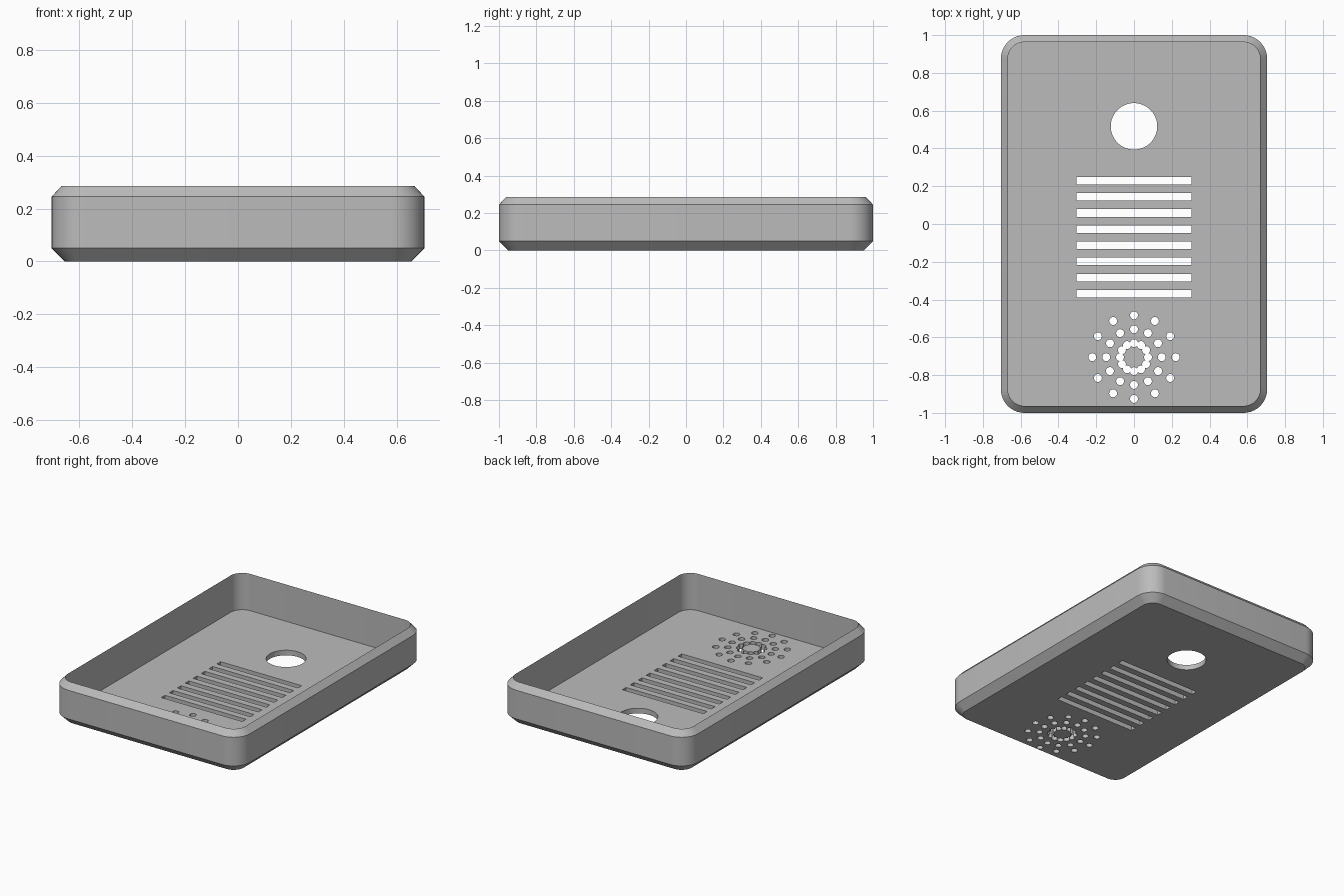
import bpy
import bmesh
from math import cos, sin, pi, radians
from mathutils import Matrix

if "Cube" in bpy.data.objects:
    bpy.data.objects.remove(bpy.data.objects["Cube"])

HALF_X, HALF_Y, HEIGHT = 0.705, 1.0, 0.285
CORNER, FLOOR, WALL = 0.125, 0.035, 0.037

grey = bpy.data.materials.new("plain grey")
grey.use_nodes = True
grey.diffuse_color = (0.5, 0.5, 0.5, 1)
grey.node_tree.nodes["Principled BSDF"].inputs["Base Color"].default_value = (0.5, 0.5, 0.5, 1)


def finish(bm, name):
    mesh = bpy.data.meshes.new(name)
    bmesh.ops.recalc_face_normals(bm, faces=bm.faces)
    bm.to_mesh(mesh)
    bm.free()
    mesh.materials.append(grey)
    obj = bpy.data.objects.new(name, mesh)
    bpy.context.collection.objects.link(obj)
    return obj


def rounded_loop(bm, inset, z, steps=10):
    """Rounded rectangle, offset inwards from the outer outline."""
    r = CORNER - inset
    verts = []
    for quarter, (sx, sy) in enumerate([(1, 1), (-1, 1), (-1, -1), (1, -1)]):
        for i in range(steps + 1):
            a = (quarter + i / steps) * pi / 2
            verts.append(bm.verts.new((sx * (HALF_X - CORNER) + r * cos(a),
                                       sy * (HALF_Y - CORNER) + r * sin(a), z)))
    return verts


# Open tray: outline lofted from the underside, over the rim, to the inner floor
bm = bmesh.new()
section = [(0.05, 0), (0, 0.05), (0, 0.245), (WALL, HEIGHT), (WALL, FLOOR)]
loops = [rounded_loop(bm, inset, z) for inset, z in section]
for low, high in zip(loops, loops[1:]):
    for i in range(len(low)):
        j = (i + 1) % len(low)
        bm.faces.new((low[i], low[j], high[j], high[i]))
bm.faces.new(loops[0])
bm.faces.new(loops[-1])
tray = finish(bm, "tray")


def add_hole(bm, x, y, radius, segments):
    bmesh.ops.create_cone(bm, cap_ends=True, segments=segments, radius1=radius,
                          radius2=radius, depth=0.2,
                          matrix=Matrix.Translation((x, y, FLOOR / 2)))


# Large round opening and the row of slots
bm = bmesh.new()
add_hole(bm, 0, 0.517, 0.123, 64)
for i in range(8):
    place = Matrix.Translation((0, 0.229 - i * 0.0854, FLOOR / 2))
    bmesh.ops.create_cube(bm, size=1, matrix=place @ Matrix.Diagonal((0.61, 0.04, 0.2, 1)))
cutters = [finish(bm, "slot_cutter")]

# Rings of small holes; neighbours overlap, so alternate ones are cut separately
for parity in range(2):
    bm = bmesh.new()
    for ring in (0.074, 0.147, 0.221):
        for i in range(parity, 12, 2):
            a = radians(30 * i)
            add_hole(bm, ring * cos(a), -0.705 + ring * sin(a), 0.021, 20)
    cutters.append(finish(bm, "ring_cutter"))

# Cut the floor, then drop the cutters
bpy.ops.object.select_all(action="DESELECT")
bpy.context.view_layer.objects.active = tray
tray.select_set(True)
for cutter in cutters:
    cutter.hide_render = True
    cut = tray.modifiers.new("cut", "BOOLEAN")
    cut.operation = "DIFFERENCE"
    cut.solver = "EXACT"
    cut.object = cutter
    bpy.ops.object.modifier_apply(modifier=cut.name)
    bpy.data.objects.remove(cutter)

bpy.ops.object.shade_smooth_by_angle(angle=radians(30))
